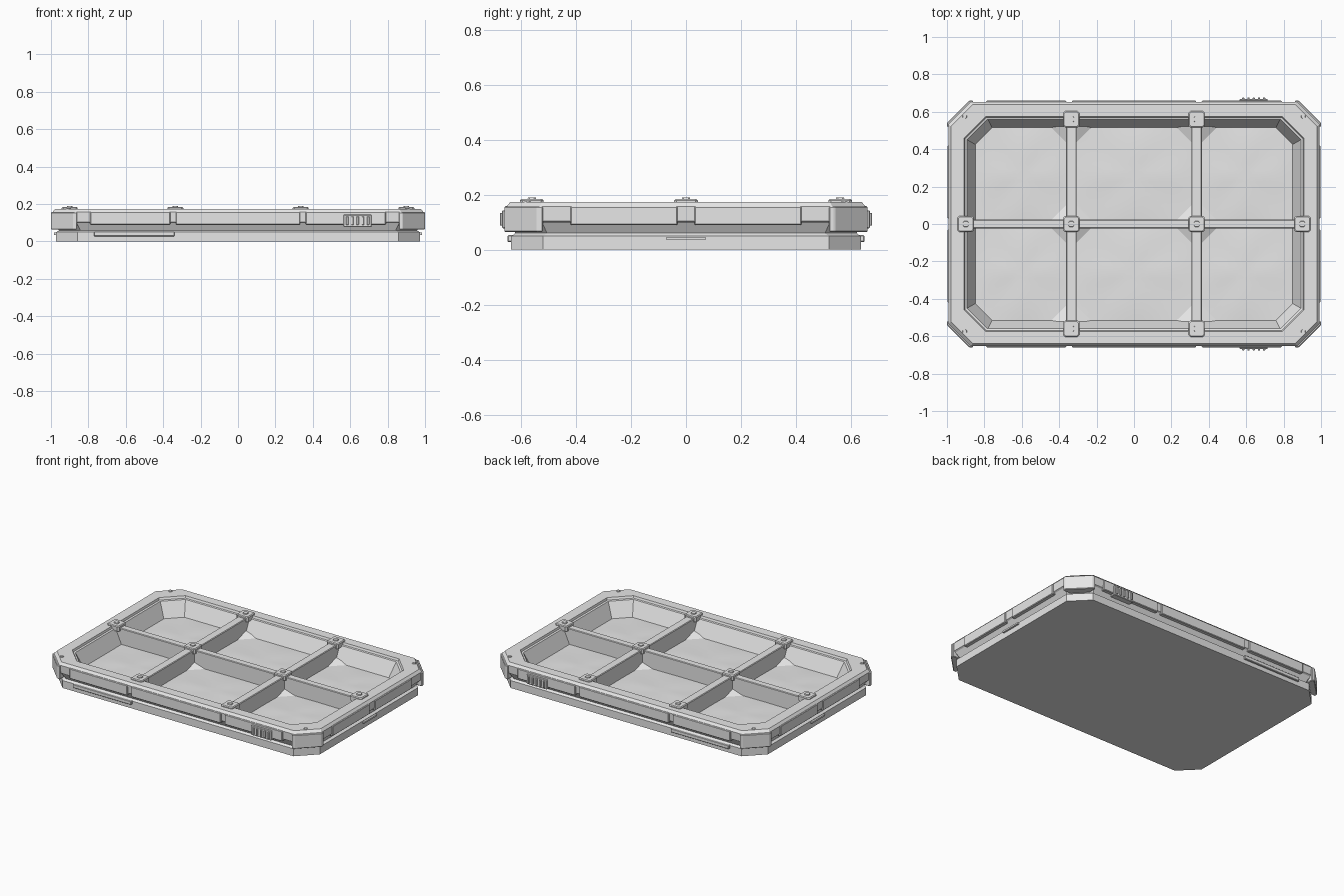
import bpy, bmesh, math

if "Cube" in bpy.data.objects:
    bpy.data.objects.remove(bpy.data.objects["Cube"])

grey = bpy.data.materials.new("light grey")
grey.diffuse_color = (0.8, 0.8, 0.8, 1)
grey.use_nodes = True
grey.node_tree.nodes["Principled BSDF"].inputs["Base Color"].default_value = grey.diffuse_color


def finish(name, bm, smooth=False):
    bmesh.ops.recalc_face_normals(bm, faces=bm.faces)
    me = bpy.data.meshes.new(name)
    bm.to_mesh(me)
    bm.free()
    ob = bpy.data.objects.new(name, me)
    bpy.context.collection.objects.link(ob)
    me.materials.append(grey)
    if smooth:
        for p in me.polygons:
            p.use_smooth = True
    return ob


def octagon(hx, hy, c):
    return [(hx, -hy + c), (hx, hy - c), (hx - c, hy), (-hx + c, hy),
            (-hx, hy - c), (-hx, -hy + c), (-hx + c, -hy), (hx - c, -hy)]


def loft(name, rings, cx=0, cy=0):
    """Stack of octagons (half x, half y, corner cut, z), capped at both ends."""
    bm = bmesh.new()
    loops = [[bm.verts.new((x + cx, y + cy, z)) for x, y in octagon(hx, hy, c)]
             for hx, hy, c, z in rings]
    for a, b in zip(loops, loops[1:]):
        for i in range(8):
            j = (i + 1) % 8
            bm.faces.new((a[i], a[j], b[j], b[i]))
    bm.faces.new(loops[0])
    bm.faces.new(loops[-1])
    return finish(name, bm)


def prism(name, pts, z0, z1, bevel=0.0):
    bm = bmesh.new()
    lo = [bm.verts.new((x, y, z0)) for x, y in pts]
    hi = [bm.verts.new((x, y, z1)) for x, y in pts]
    bm.faces.new(lo)
    bm.faces.new(hi)
    for i in range(len(pts)):
        j = (i + 1) % len(pts)
        bm.faces.new((lo[i], lo[j], hi[j], hi[i]))
    if bevel:
        bmesh.ops.bevel(bm, geom=bm.edges[:], offset=bevel, segments=1,
                        affect='EDGES', profile=0.5)
    return finish(name, bm)


def box(name, x0, x1, y0, y1, z0, z1, bevel=0.0):
    return prism(name, [(x0, y0), (x1, y0), (x1, y1), (x0, y1)], z0, z1, bevel)


# Tray body: base, recessed waist, rim, sloped inner wall and floor
FLOOR = 0.06
loft("tray_body", [
    (0.972, 0.635, 0.115, 0.0), (0.972, 0.635, 0.115, 0.050),
    (0.962, 0.625, 0.115, 0.056), (0.957, 0.620, 0.115, 0.060),
    (0.980, 0.640, 0.118, 0.098), (0.990, 0.650, 0.120, 0.104),
    (0.992, 0.652, 0.120, 0.157), (0.978, 0.638, 0.116, 0.174),
    (0.908, 0.575, 0.115, 0.174), (0.904, 0.570, 0.115, 0.160),
    (0.892, 0.560, 0.110, 0.157), (0.848, 0.515, 0.090, FLOOR)])

RIB = 0.335
for sx in (-1, 1):
    for sy in (-1, 1):
        # Corner guards and their screws
        pts = [(1, .52), (1, .54), (.88, .66), (.86, .66), (.86, .61), (.94, .52)]
        prism("corner_guard", [(x * sx, y * sy) for x, y in pts], 0.064, 0.157, 0.004)
        loft("corner_screw", [(0.012, 0.012, 0.006, 0.17), (0.010, 0.010, 0.005, 0.179)],
             sx * 0.905, sy * 0.575)
        # Short end panels
        xa, xb = sorted((sx * 0.96, sx * 0.998))
        ya, yb = sorted((sy * 0.03, sy * 0.42))
        box("end_panel", xa, xb, ya, yb, 0.089, 0.158, 0.004)

for sy in (-1, 1):
    ya, yb = sorted((sy * 0.62, sy * 0.659))
    # Long side panels between the notches
    for x0, x1 in ((-0.79, -0.362), (-0.332, 0.332), (0.362, 0.79)):
        box("side_panel", x0, x1, ya, yb, 0.089, 0.158, 0.004)
    # Latch with grip ridges
    ya, yb = sorted((sy * 0.62, sy * 0.668))
    box("latch", 0.565, 0.715, ya, yb, 0.078, 0.143, 0.003)
    ya, yb = sorted((sy * 0.65, sy * 0.676))
    for i in range(5):
        x = 0.584 + i * 0.028
        box("latch_ridge", x - 0.006, x + 0.006, ya, yb, 0.088, 0.134, 0.002)
    # Label plate on the base
    ya, yb = sorted((sy * 0.62, sy * 0.648))
    box("base_plate", -0.77, -0.34, ya, yb, 0.028, 0.053, 0.003)

# Small tabs on the base ends
for sx in (-1, 1):
    xa, xb = sorted((sx * 0.95, sx * 0.984))
    box("base_tab", xa, xb, -0.07, 0.07, 0.036, 0.047)

# Dividing ribs
for sx in (-1, 1):
    box("cross_rib", sx * RIB - 0.028, sx * RIB + 0.028, -0.575, 0.575, 0.05, 0.170, 0.004)
box("long_rib", -0.905, 0.905, -0.024, 0.024, 0.05, 0.168, 0.004)

# Caps on rib joints and rib ends
joints = [(sx * RIB, y) for sx in (-1, 1) for y in (-0.56, 0, 0.56)] + [(-0.9, 0), (0.9, 0)]
for x, y in joints:
    loft("rib_cap", [(0.043, 0.043, 0.009, 0.150), (0.043, 0.043, 0.009, 0.179),
                     (0.038, 0.038, 0.008, 0.184)], x, y)
    loft("cap_bolt", [(0.016, 0.016, 0.007, 0.182), (0.014, 0.014, 0.006, 0.190)], x, y)


# Low corner gussets where the ribs meet each other and the walls
def gusset(x, y, dx, dy):
    bm = bmesh.new()
    p = [bm.verts.new(c) for c in ((x, y, 0.055), (x + dx * 0.1, y, 0.059),
                                   (x, y + dy * 0.1, 0.059), (x, y, 0.092))]
    for f in ((0, 1, 2), (0, 1, 3), (1, 2, 3), (0, 2, 3)):
        bm.faces.new([p[i] for i in f])
    finish("corner_gusset", bm)


for sx in (-1, 1):
    for dx in (-1, 1):
        for dy in (-1, 1):
            gusset(sx * RIB + dx * 0.02, dy * 0.015, dx, dy)
            gusset(sx * RIB + dx * 0.02, dy * 0.522, dx, -dy)

# Softly creased floor in each of the six cells
N = 16
for x0, x1 in ((-0.848, -RIB), (-RIB, RIB), (RIB, 0.848)):
    for y0, y1 in ((-0.515, 0), (0, 0.515)):
        bm = bmesh.new()
        grid = []
        for j in range(N + 1):
            row = []
            for i in range(N + 1):
                u, v = 2 * i / N - 1, 2 * j / N - 1
                r, a = math.hypot(u, v), math.atan2(v, u)
                bump = (1 - u * u) * (1 - v * v)
                z = FLOOR + 0.001 + bump * (0.006 + 0.004 * r * math.cos(4 * a))
                row.append(bm.verts.new((x0 + (u + 1) / 2 * (x1 - x0),
                                         y0 + (v + 1) / 2 * (y1 - y0), z)))
            grid.append(row)
        for j in range(N):
            for i in range(N):
                bm.faces.new((grid[j][i], grid[j][i + 1], grid[j + 1][i + 1], grid[j + 1][i]))
        finish("cell_floor", bm, True)
